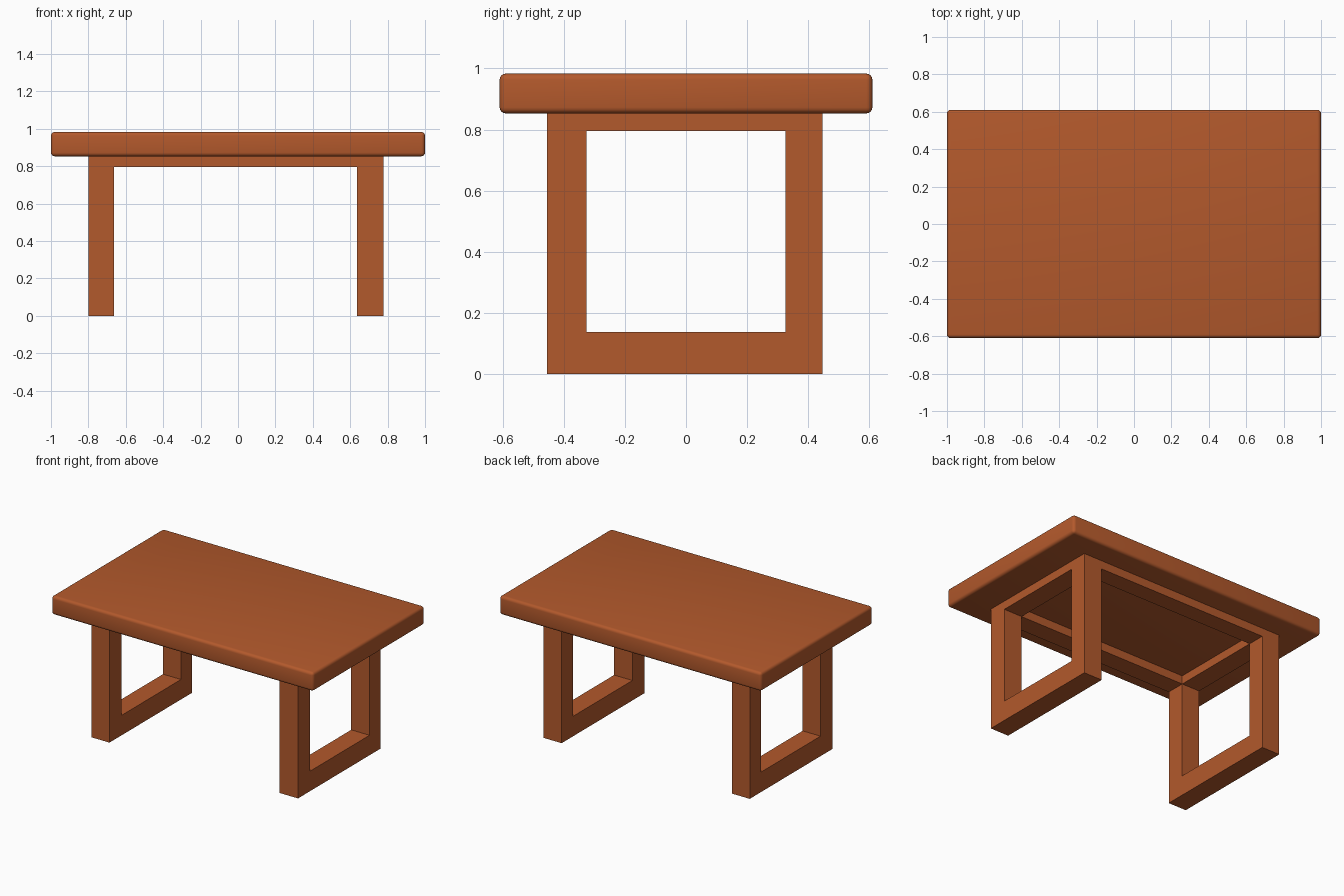
import bpy
from mathutils import Vector

if "Cube" in bpy.data.objects:
    bpy.data.objects.remove(bpy.data.objects["Cube"])

wood = bpy.data.materials.new("wood")
wood.diffuse_color = (0.45, 0.10, 0.025, 1)
wood.use_nodes = True
wood.node_tree.nodes["Principled BSDF"].inputs["Base Color"].default_value = wood.diffuse_color


def box(name, lo, hi):
    """Axis-aligned box between two corners."""
    lo, hi = Vector(lo), Vector(hi)
    bpy.ops.mesh.primitive_cube_add(size=1, location=(lo + hi) / 2)
    ob = bpy.context.object
    ob.name = name
    ob.scale = hi - lo
    bpy.ops.object.transform_apply(location=False, rotation=False, scale=True)
    return ob


def apply_modifier(ob, mod):
    bpy.ops.object.select_all(action='DESELECT')
    bpy.context.view_layer.objects.active = ob
    ob.select_set(True)
    bpy.ops.object.modifier_apply(modifier=mod.name)


def cut(ob, lo, hi):
    """Subtract a box from an object."""
    cutter = box("cutter", lo, hi)
    cutter.hide_render = True
    mod = ob.modifiers.new("cut", 'BOOLEAN')
    mod.operation = 'DIFFERENCE'
    mod.solver = 'EXACT'
    mod.object = cutter
    apply_modifier(ob, mod)
    bpy.data.objects.remove(cutter)


# Tabletop: slab with softly rounded edges
top = box("tabletop", (-1, -0.61, 0.853), (1, 0.61, 0.983))
bev = top.modifiers.new("round", 'BEVEL')
bev.width = 0.02
bev.segments = 4
apply_modifier(top, bev)
bpy.ops.object.shade_smooth_by_angle()
top.data.materials.append(wood)

# Leg frame: block opened along y, along x and vertically,
# leaving two closed end loops joined by aprons
frame = box("leg_frame", (-0.80, -0.455, 0), (0.777, 0.447, 0.855))
cut(frame, (-0.663, -1, -0.5), (0.637, 1, 0.795))
cut(frame, (-1.5, -0.325, 0.138), (1.5, 0.325, 0.795))
cut(frame, (-0.663, -0.325, 0.6), (0.637, 0.325, 1.2))
frame.data.materials.append(wood)
